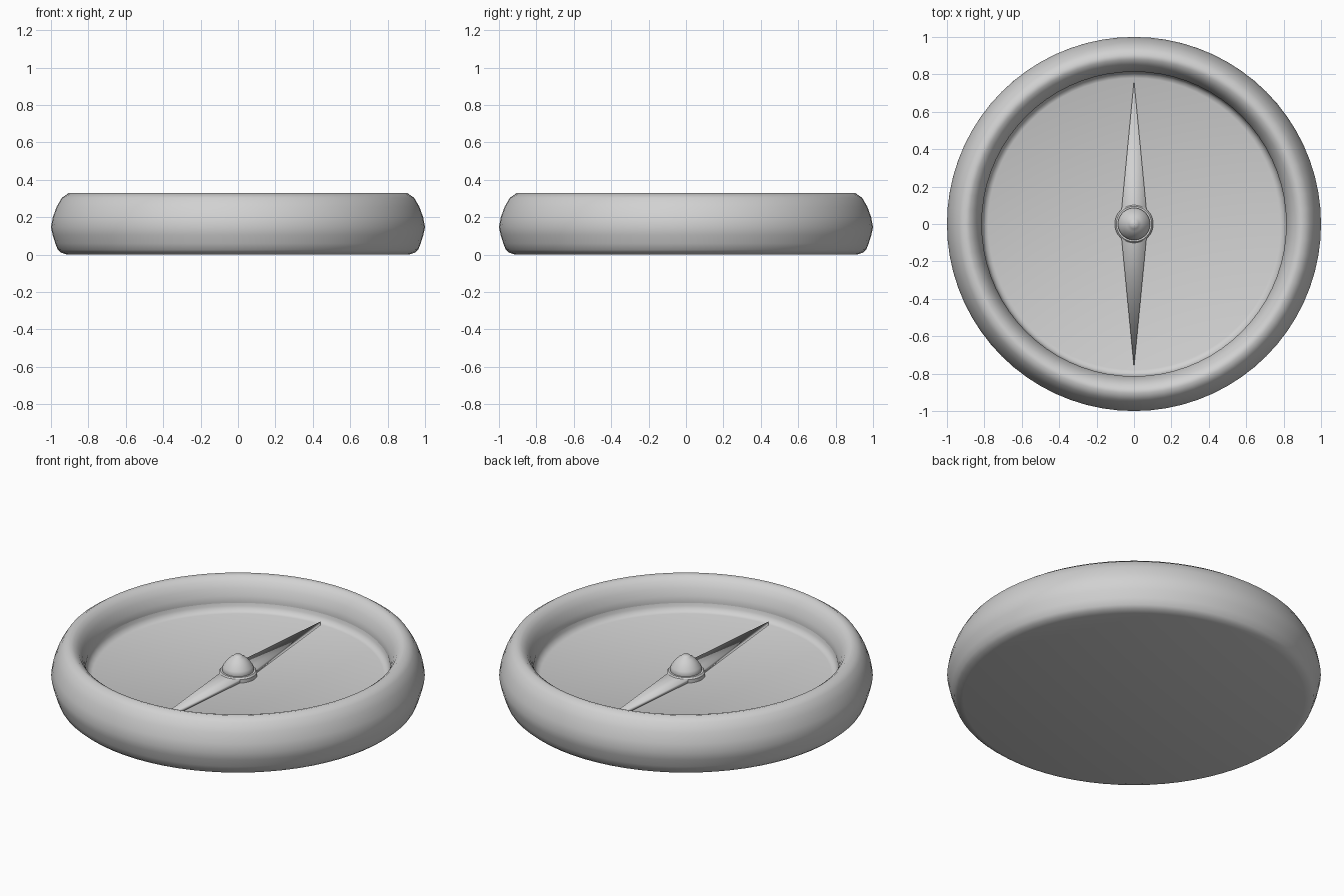
import bpy, bmesh, math

cube = bpy.data.objects.get("Cube")
if cube:
    bpy.data.objects.remove(cube, do_unlink=True)

GREY = (0.64, 0.64, 0.64, 1.0)
mat = bpy.data.materials.new("plain grey")
mat.use_nodes = True
mat.diffuse_color = GREY
mat.node_tree.nodes["Principled BSDF"].inputs["Base Color"].default_value = GREY


def finish(name, bm, sharp_angle):
    """Turn a bmesh into a grey object, smooth up to the given angle."""
    bmesh.ops.remove_doubles(bm, verts=bm.verts, dist=0.0001)
    bmesh.ops.recalc_face_normals(bm, faces=bm.faces)
    mesh = bpy.data.meshes.new(name)
    bm.to_mesh(mesh)
    bm.free()
    mesh.materials.append(mat)
    obj = bpy.data.objects.new(name, mesh)
    bpy.context.collection.objects.link(obj)
    bpy.ops.object.select_all(action='DESELECT')
    obj.select_set(True)
    bpy.context.view_layer.objects.active = obj
    bpy.ops.object.shade_smooth_by_angle(angle=math.radians(sharp_angle))


def lathe(name, profile, steps, sharp_angle):
    """Spin a (radius, height) profile around the z axis."""
    bm = bmesh.new()
    verts = [bm.verts.new((r, 0, z)) for r, z in profile]
    edges = [bm.edges.new(pair) for pair in zip(verts, verts[1:])]
    bmesh.ops.spin(bm, geom=verts + edges, cent=(0, 0, 0), axis=(0, 0, 1),
                   angle=math.tau, steps=steps)
    finish(name, bm, sharp_angle)


# Rounded case: flat base, bulging side, soft crest and inner wall
lathe("case", [(0, 0), (0.915, 0), (0.945, 0.01), (0.963, 0.025), (0.977, 0.06),
               (0.991, 0.105), (1.0, 0.147), (0.99, 0.2), (0.97, 0.255),
               (0.942, 0.303), (0.905, 0.329), (0.88, 0.323), (0.855, 0.303),
               (0.835, 0.27), (0.82, 0.23), (0.814, 0.2), (0.818, 0.16)], 72, 60)

# Recessed dial plate with a softly turned-up edge
lathe("dial", [(0, 0.145), (0.78, 0.145), (0.8, 0.153), (0.812, 0.175),
               (0.816, 0.2)], 72, 60)

# Flat diamond needle, smooth across its edges so both tips shade rounded
bm = bmesh.new()
outline = [(0.074, 0), (0, 0.768), (-0.074, 0), (0, -0.768)]
face = bm.faces.new([bm.verts.new((x, y, 0.146)) for x, y in outline])
top = bmesh.ops.extrude_face_region(bm, geom=[face])["geom"]
bmesh.ops.translate(bm, vec=(0, 0, 0.022),
                    verts=[v for v in top if isinstance(v, bmesh.types.BMVert)])
finish("needle", bm, 180)

# Pivot washer and domed cap
lathe("pivot_washer", [(0.103, 0.145), (0.103, 0.166), (0.095, 0.175),
                       (0, 0.175)], 32, 40)
lathe("pivot_cap", [(0.083, 0.17), (0.086, 0.186), (0.08, 0.202), (0.06, 0.23),
                    (0.04, 0.25), (0.025, 0.258), (0.02, 0.264), (0, 0.266)], 32, 50)
